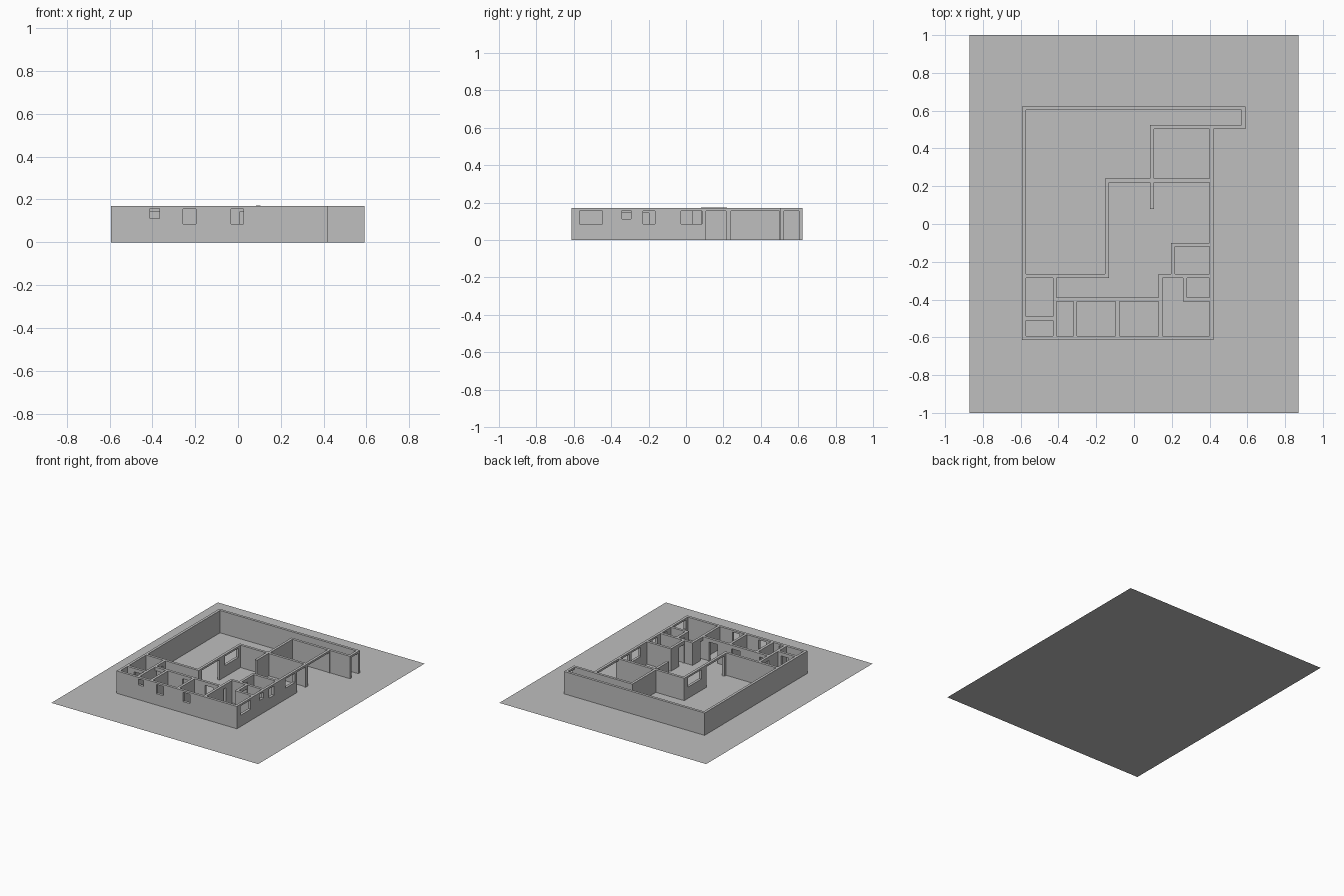
import bpy
import bmesh

if "Cube" in bpy.data.objects:
    bpy.data.objects.remove(bpy.data.objects["Cube"])

THICK = 0.02
HEIGHT = 0.17
# Vertical bands of the openings
DOOR = (0, 0.143)
GATE = (0, 0.155)
WINDOW = (0.086, 0.156)
VENT = (0.112, 0.157)

plaster = bpy.data.materials.new("plain grey")
plaster.use_nodes = True
grey = (0.52, 0.52, 0.52, 1)
plaster.diffuse_color = grey
plaster.node_tree.nodes["Principled BSDF"].inputs["Base Color"].default_value = grey


def along_x(y, x0, x1, band=(0, HEIGHT), thick=THICK):
    """Box running in x, centred on y."""
    return ((x0, x1), (y - thick / 2, y + thick / 2), band)


def along_y(x, y0, y1, band=(0, HEIGHT), thick=THICK):
    """Box running in y, centred on x."""
    return ((x - thick / 2, x + thick / 2), (y0, y1), band)


def hole_x(y, x0, x1, band):
    return along_x(y, x0, x1, band, THICK * 1.5)


def hole_y(x, y0, y1, band):
    return along_y(x, y0, y1, band, THICK * 1.5)


def finish(name, bm):
    mesh = bpy.data.meshes.new(name)
    bm.to_mesh(mesh)
    bm.free()
    mesh.materials.append(plaster)
    obj = bpy.data.objects.new(name, mesh)
    bpy.context.scene.collection.objects.link(obj)


def build_walls(name, solids, holes=()):
    """Merge the wall boxes, cut the openings and keep only the outer skin."""
    cuts = [sorted({round(v, 4) for box in [*solids, *holes] for v in box[a]})
            for a in range(3)]

    def inside(box, p):
        return all(lo < c < hi for (lo, hi), c in zip(box, p))

    def filled(cell):
        if any(i < 0 or i >= len(c) - 1 for i, c in zip(cell, cuts)):
            return False
        p = [(c[i] + c[i + 1]) / 2 for i, c in zip(cell, cuts)]
        return (any(inside(b, p) for b in solids)
                and not any(inside(b, p) for b in holes))

    size = [len(c) - 1 for c in cuts]
    full = {(i, j, k) for i in range(size[0]) for j in range(size[1])
            for k in range(size[2]) if filled((i, j, k))}
    bm = bmesh.new()
    for cell in full:
        for axis in range(3):
            for side in (0, 1):
                near = list(cell)
                near[axis] += 2 * side - 1
                on_ground = axis == 2 and side == 0 and cell[2] == 0
                if tuple(near) in full or on_ground:
                    continue
                u, v = (axis + 1) % 3, (axis + 2) % 3
                ring = []
                for du, dv in ((0, 0), (1, 0), (1, 1), (0, 1)):
                    idx = list(cell)
                    idx[axis] += side
                    idx[u] += du
                    idx[v] += dv
                    ring.append(bm.verts.new([c[i] for c, i in zip(cuts, idx)]))
                bm.faces.new(ring if side else ring[::-1])
    bmesh.ops.remove_doubles(bm, verts=bm.verts, dist=0.0001)
    bmesh.ops.dissolve_limit(bm, angle_limit=0.01, verts=bm.verts, edges=bm.edges)
    finish(name, bm)


# Ground sheet
bm = bmesh.new()
bm.faces.new([bm.verts.new((x, y, 0)) for x, y in
              ((-0.87, -1), (0.87, -1), (0.87, 1), (-0.87, 1))])
finish("ground_sheet", bm)

WEST, EAST, SOUTH, NORTH = -0.583, 0.41, -0.603, 0.613
COURT, HALL, CORRIDOR, BED = -0.143, -0.275, -0.4, 0.14

walls = [
    # Outer shell and the narrow wing
    along_y(WEST, -0.613, 0.623),
    along_x(NORTH, -0.593, 0.59),
    along_y(0.58, 0.503, 0.623),
    along_x(0.513, 0.085, 0.59),
    along_y(EAST, -0.613, 0.523),
    along_x(SOUTH, -0.593, 0.42),
    # Garage and courtyard
    along_y(0.095, 0.22, 0.523),
    along_x(0.23, -0.153, 0.42),
    along_y(COURT, -0.285, 0.24),
    along_x(HALL, -0.593, -0.133),
    # Bedrooms along the front
    along_x(CORRIDOR, -0.43, 0.15),
    along_y(-0.42, -0.61, -0.265),
    along_x(-0.5, -0.59, -0.41),
    along_y(-0.311, -0.61, -0.39),
    along_y(-0.087, -0.61, -0.39),
    along_y(BED, -0.61, -0.265),
    # Kitchen and bathroom at the right
    along_x(HALL, 0.13, 0.42),
    along_y(0.207, -0.285, -0.1),
    along_x(-0.11, 0.197, 0.42),
    along_y(0.27, -0.41, -0.265),
    along_x(CORRIDOR, 0.26, 0.42),
]

openings = [
    # Front windows
    hole_x(SOUTH, -0.41, -0.366, VENT),
    hole_x(SOUTH, -0.257, -0.196, WINDOW),
    hole_x(SOUTH, -0.033, 0.026, WINDOW),
    # Right side windows, entrance and garage gate
    hole_y(EAST, -0.57, -0.447, WINDOW),
    hole_y(EAST, -0.342, -0.294, VENT),
    hole_y(EAST, -0.23, -0.166, WINDOW),
    hole_y(EAST, -0.027, 0.085, WINDOW),
    hole_y(EAST, 0.107, 0.214, GATE),
    hole_y(EAST, 0.24, 0.5, GATE),
    hole_y(0.58, 0.523, 0.603, GATE),
    # Courtyard window and wide doorway
    hole_y(COURT, 0.035, 0.195, WINDOW),
    hole_y(COURT, -0.245, -0.03, GATE),
    # Inner doors
    hole_x(CORRIDOR, -0.41, -0.345, DOOR),
    hole_x(CORRIDOR, -0.18, -0.11, DOOR),
    hole_x(CORRIDOR, 0.01, 0.08, DOOR),
    hole_y(-0.42, -0.385, -0.315, DOOR),
    hole_x(-0.5, -0.52, -0.455, DOOR),
    hole_y(BED, -0.39, -0.36, DOOR),
    hole_y(0.27, -0.355, -0.29, DOOR),
    hole_y(0.207, -0.26, -0.198, DOOR),
]
build_walls("house_walls", walls, openings)

# Free-standing screen beside the entrance, slightly taller
build_walls("entrance_screen_wall", [along_y(0.095, 0.08, 0.22, (0, 0.173))])
